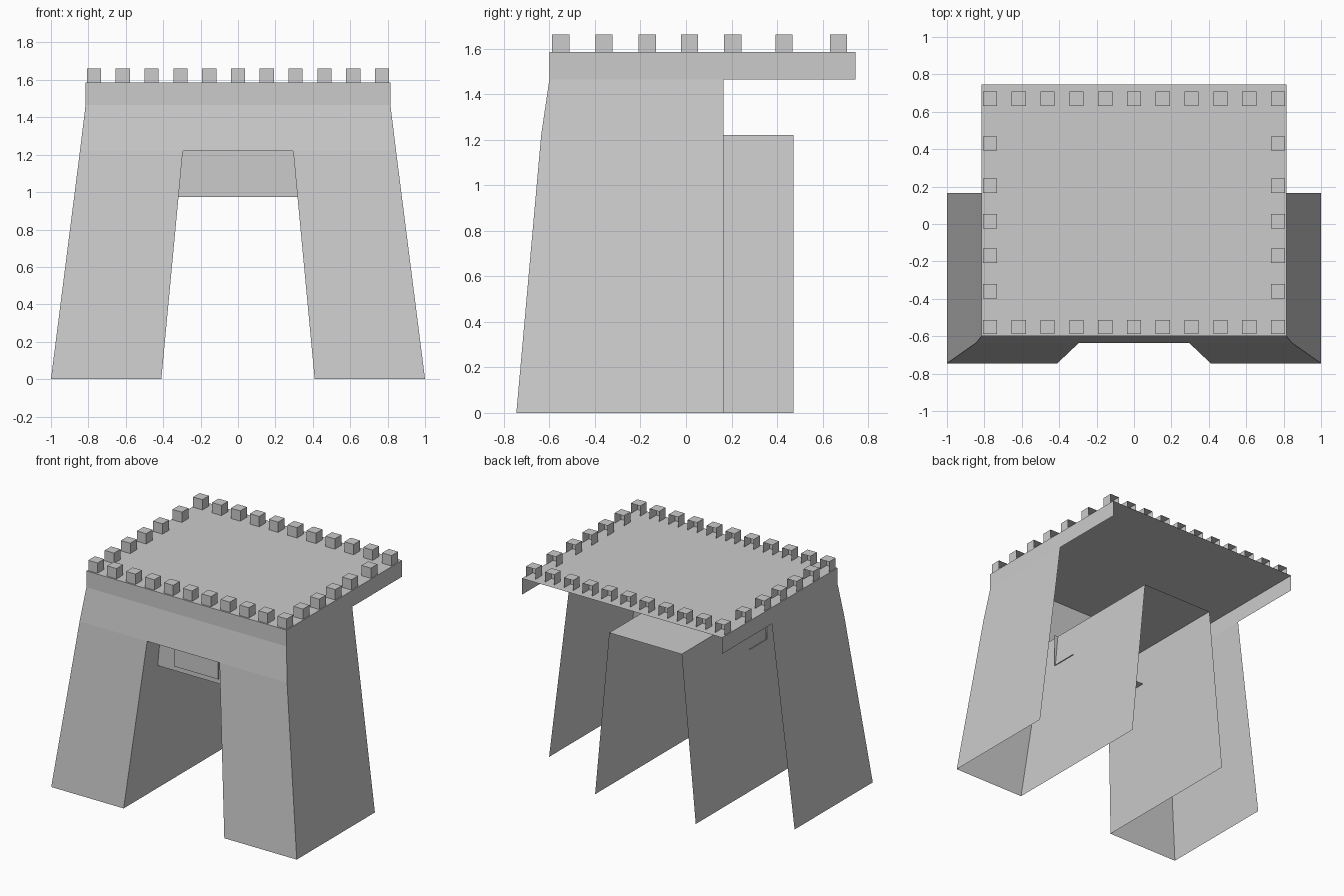
import bpy
import bmesh

cube = bpy.data.objects.get("Cube")
if cube:
    bpy.data.objects.remove(cube, do_unlink=True)

stone = bpy.data.materials.new("grey_stone")
stone.use_nodes = True
GREY = (0.6, 0.6, 0.6, 1.0)
stone.diffuse_color = GREY
stone.node_tree.nodes["Principled BSDF"].inputs["Base Color"].default_value = GREY


def finish(name, bm, mirror=False):
    mesh = bpy.data.meshes.new(name)
    bm.to_mesh(mesh)
    bm.free()
    mesh.materials.append(stone)
    obj = bpy.data.objects.new(name, mesh)
    bpy.context.collection.objects.link(obj)
    if mirror:
        mod = obj.modifiers.new("mirror", "MIRROR")
        mod.use_axis[0] = True
        mod.use_clip = True
    return obj


def quad(bm, *points):
    return bm.faces.new([bm.verts.new(p) for p in points])


def loft(bm, low, high):
    """Open wall strip between two outlines, each (z, list of xy points)."""
    (z0, lo), (z1, hi) = low, high
    for i in range(len(lo) - 1):
        quad(bm, (*lo[i], z0), (*hi[i], z1), (*hi[i + 1], z1), (*lo[i + 1], z0))


def weld(bm):
    bmesh.ops.remove_doubles(bm, verts=bm.verts[:], dist=0.0005)


ARCH, EAVE, ROOF = 1.22, 1.465, 1.585
WALL_BACK, TUNNEL_BACK, ROOF_BACK = 0.165, 0.472, 0.745
FRONT = -0.6
HALF = 0.815

# Sloping outer walls, split front and the passage, open at back and base
bm = bmesh.new()
foot = [(1, WALL_BACK), (1, -0.745), (0.41, -0.745), (0.41, TUNNEL_BACK)]
head = [(0.845, WALL_BACK), (0.845, -0.636), (0.295, -0.636), (0.295, TUNNEL_BACK)]
loft(bm, (0, foot), (ARCH, head))
# Front band above the arch
band = head[:3] + [(0, -0.636)]
eave = [(HALF, WALL_BACK), (HALF, FRONT), (0.295, FRONT), (0, FRONT)]
loft(bm, (ARCH, band), (EAVE, eave))
# Passage ceiling
quad(bm, (0, -0.636, ARCH), (0.295, -0.636, ARCH),
     (0.295, TUNNEL_BACK, ARCH), (0, TUNNEL_BACK, ARCH))
weld(bm)
finish("gate_walls", bm, mirror=True)

# Roof deck with a skirt on the front and sides
bm = bmesh.new()
rim = [(HALF, ROOF_BACK), (HALF, FRONT), (0, FRONT)]
loft(bm, (EAVE, rim), (ROOF, rim))
quad(bm, (0, FRONT, ROOF), (HALF, FRONT, ROOF),
     (HALF, ROOF_BACK, ROOF), (0, ROOF_BACK, ROOF))
weld(bm)
finish("roof_deck", bm, mirror=True)

# Lintel across the passage: front and underside
bm = bmesh.new()
w, y0, y1, low = 0.325, -0.48, -0.28, 0.975
quad(bm, (-w, y0, low), (w, y0, low), (w, y0, ARCH), (-w, y0, ARCH))
quad(bm, (-w, y1, low), (w, y1, low), (w, y0, low), (-w, y0, low))
weld(bm)
finish("lintel", bm)

# Thin plaque on the lintel
bm = bmesh.new()
bmesh.ops.create_cube(bm, size=1)
bmesh.ops.scale(bm, vec=(0.36, 0.008, 0.14), verts=bm.verts)
bmesh.ops.translate(bm, vec=(0, y0 - 0.004, 1.08), verts=bm.verts)
finish("lintel_plaque", bm)

# Battlement blocks around the roof edge, open at the back
SIZE = 0.076
rows = [-0.55, -0.36, -0.17, 0.015, 0.205, 0.43, 0.67]
spots = [(0.154 * i, y) for i in range(-5, 6) for y in (rows[0], rows[-1])]
spots += [(0.77 * side, y) for side in (-1, 1) for y in rows[1:-1]]
for n, (x, y) in enumerate(spots):
    bm = bmesh.new()
    bmesh.ops.create_cube(bm, size=SIZE)
    bm.normal_update()
    hidden = [f for f in bm.faces if f.normal.y > 0.5 or f.normal.z < -0.5]
    bmesh.ops.delete(bm, geom=hidden, context="FACES")
    block = finish(f"battlement_{n + 1}", bm)
    block.location = (x, y, ROOF + SIZE / 2)
